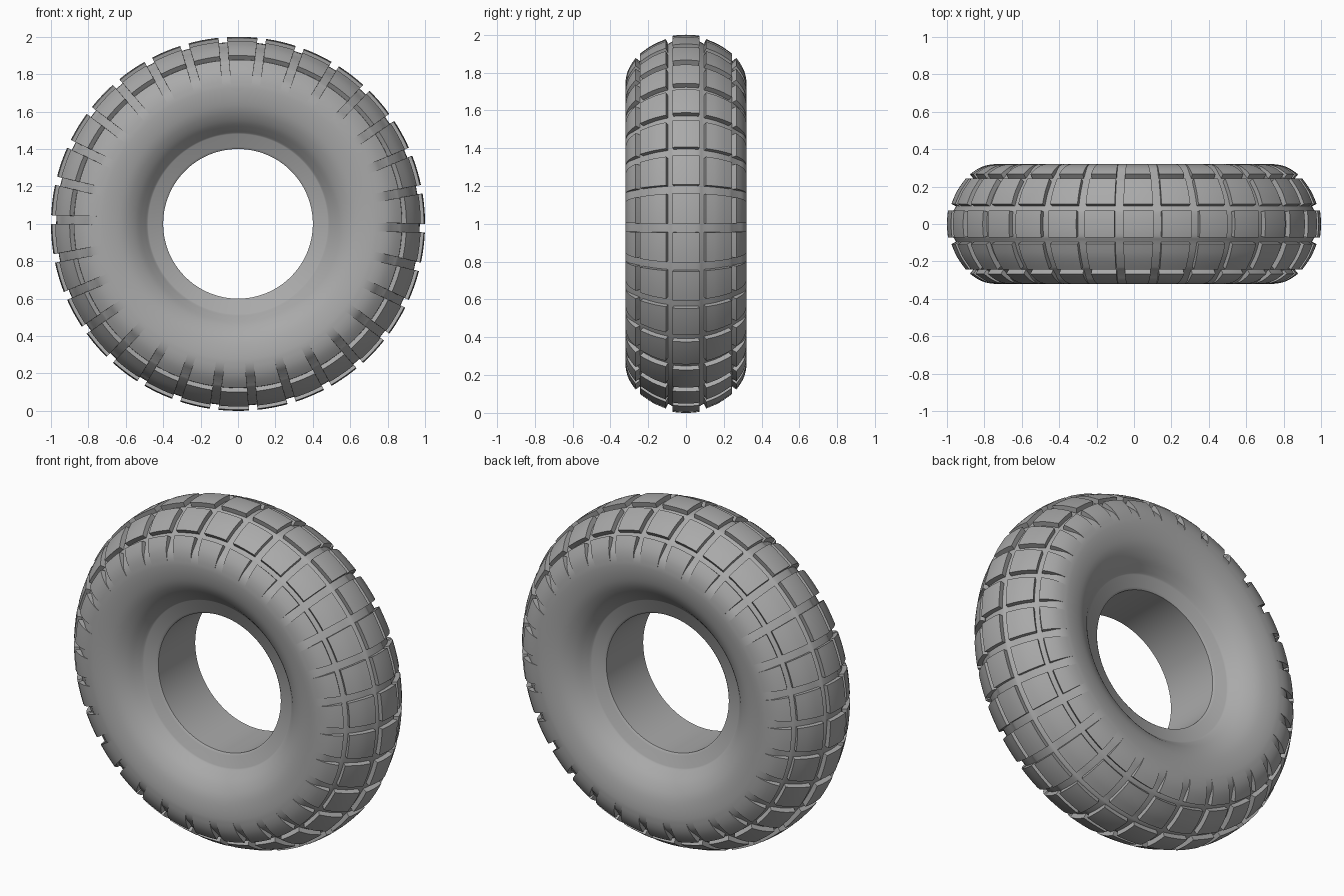
import bpy, bmesh, math
from mathutils import Vector

cube = bpy.data.objects.get("Cube")
if cube:
    bpy.data.objects.remove(cube)

COUNT = 30            # tread blocks around the tyre
DEPTH = 0.028         # groove depth
HALF_GROOVE = 0.023
TURN = 0.023          # rotation of the tread pattern
SUB = 3               # smoothing steps between profile points

rubber = bpy.data.materials.new("grey rubber")
rubber.use_nodes = True
rubber.diffuse_color = (0.4, 0.4, 0.4, 1)
rubber.node_tree.nodes["Principled BSDF"].inputs["Base Color"].default_value = (0.4, 0.4, 0.4, 1)

# Half section from the crown to the bead: (sideways, radius, groove fraction)
SECTION = [Vector(p) for p in (
    (0, 1, 1), (.072, .994, 1), (.107, .977, 1), (.175, .947, 1), (.243, .9, 1),
    (.266, .877, 1), (.295, .835, .75), (.312, .795, .25), (.32, .745, 0),
    (.316, .68, 0), (.298, .61, 0), (.262, .55, 0), (.222, .51, 0), (.196, .487, 0))]


def smooth_section(points):
    """Catmull-Rom curve through the points, mirrored at the crown."""
    first = Vector((-points[1].x, points[1].y, points[1].z))
    pts = [first] + points + [points[-1] * 2 - points[-2]]
    out = []
    for a, b, c, d in zip(pts, pts[1:], pts[2:], pts[3:]):
        for k in range(SUB):
            t = k / SUB
            out.append(0.5 * (2 * b + (c - a) * t + (2 * a - 5 * b + 4 * c - d) * t * t
                              + (3 * b - a - 3 * c + d) * t ** 3))
    return out + [points[-1]]


curve = smooth_section(SECTION)
outer = [(p.x, p.y) for p in curve]
floor = []
for i, p in enumerate(curve):
    q, r = curve[max(i - 1, 0)], curve[min(i + 1, len(curve) - 1)]
    along = Vector((r.x - q.x, r.y - q.y)).normalized()
    if i == 0:
        along = Vector((1, 0))
    drop = DEPTH * min(max(p.z, 0), 1)
    floor.append((p.x + along.y * drop, p.y - along.x * drop))


def place(y, r, angle):
    return Vector((r * math.sin(angle), y, 1 + r * math.cos(angle)))


def finish(bm, name):
    bmesh.ops.recalc_face_normals(bm, faces=bm.faces)
    mesh = bpy.data.meshes.new(name)
    bm.to_mesh(mesh)
    bm.free()
    mesh.materials.append(rubber)
    obj = bpy.data.objects.new(name, mesh)
    bpy.context.collection.objects.link(obj)
    bpy.ops.object.select_all(action='DESELECT')
    obj.select_set(True)
    bpy.context.view_layer.objects.active = obj
    bpy.ops.object.shade_smooth_by_angle(angle=math.radians(35))


def mirrored(points):
    return [(-y, r) for y, r in reversed(points)]


# Carcass: groove floor, sidewalls, bead faces and the hole, turned as one ring
half = floor + [(.19, .48), (.182, .412), (.172, .4)]
ring = mirrored(half[1:]) + half
steps = COUNT * 5
bm = bmesh.new()
loops = [[bm.verts.new(place(y, r, TURN + math.tau * s / steps)) for y, r in ring]
         for s in range(steps)]
for s in range(steps):
    a, b = loops[s], loops[(s + 1) % steps]
    for i in range(len(ring)):
        j = (i + 1) % len(ring)
        bm.faces.new((a[i], b[i], b[j], a[j]))
finish(bm, "tyre_carcass")


def tread_row(name, top, base):
    """Ring of raised blocks following the given stretch of section."""
    bm = bmesh.new()
    cols = 6
    for n in range(COUNT):
        middle = TURN + math.tau * n / COUNT

        def grid(points):
            rows = []
            for (y, r), (_, ref) in zip(points, top):
                wide = math.pi / COUNT - HALF_GROOVE / ref
                rows.append([bm.verts.new(place(y, r, middle + wide * (2 * c / cols - 1)))
                             for c in range(cols + 1)])
            return rows

        def edge(g):
            return (g[0] + [row[-1] for row in g[1:]] + g[-1][-2::-1]
                    + [row[0] for row in g[-2:0:-1]])

        up, low = grid(top), grid(base)
        for a, b in zip(up, up[1:]):
            for c in range(cols):
                bm.faces.new((a[c], a[c + 1], b[c + 1], b[c]))
        rim, foot = edge(up), edge(low)
        for k in range(len(rim)):
            m = (k + 1) % len(rim)
            if (rim[k].co - foot[k].co).length + (rim[m].co - foot[m].co).length > 1e-4:
                bm.faces.new((rim[k], rim[m], foot[m], foot[k]))
    bmesh.ops.remove_doubles(bm, verts=bm.verts, dist=1e-5)
    finish(bm, name)


# Crown row, then an intermediate and a shoulder row on each side
mid = SUB + 1
tread_row("crown_blocks", mirrored(outer[1:mid]) + outer[:mid],
          mirrored(floor[1:mid]) + floor[:mid])
for label, start, end in (("intermediate_blocks", 2, 4), ("shoulder_blocks", 5, 8)):
    part = slice(start * SUB, end * SUB + 1)
    tread_row("back_" + label, outer[part], floor[part])
    tread_row("front_" + label, mirrored(outer[part]), mirrored(floor[part]))
